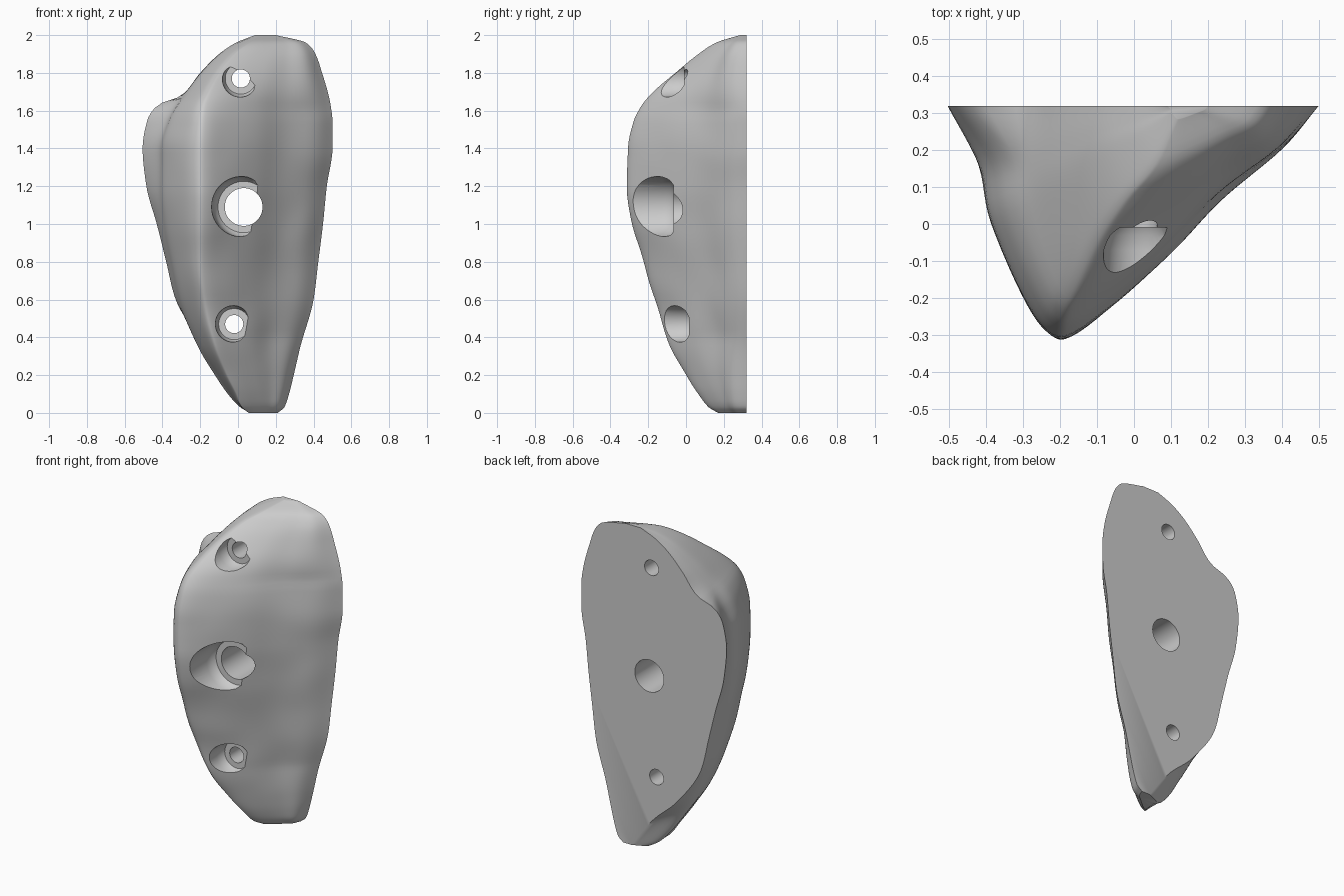
import bpy, bmesh, math
from mathutils import Vector, noise

if "Cube" in bpy.data.objects:
    bpy.data.objects.remove(bpy.data.objects["Cube"])

BACK = 0.32
# Horizontal slices: height, left edge at back, left flank, ridge x, ridge y, right edge
SLICES = [
    (0.00, 0.15, 0.07, 0.055, 0.17, 0.21),
    (0.03, 0.13, 0.02, 0.02, 0.12, 0.245),
    (0.10, 0.08, -0.045, -0.01, 0.065, 0.27),
    (0.20, 0.00, -0.115, -0.06, 0.00, 0.295),
    (0.35, -0.16, -0.21, -0.12, -0.085, 0.33),
    (0.60, -0.33, -0.315, -0.18, -0.165, 0.40),
    (0.80, -0.38, -0.36, -0.20, -0.225, 0.425),
    (1.00, -0.43, -0.40, -0.20, -0.28, 0.45),
    (1.20, -0.485, -0.42, -0.20, -0.315, 0.47),
    (1.40, -0.505, -0.42, -0.20, -0.31, 0.50),
    (1.55, -0.48, -0.38, -0.195, -0.275, 0.50),
    (1.63, -0.425, -0.335, -0.185, -0.235, 0.49),
    (1.68, -0.30, -0.29, -0.165, -0.195, 0.48),
    (1.80, -0.20, -0.195, -0.10, -0.06, 0.445),
    (1.90, -0.10, -0.095, -0.02, 0.065, 0.41),
    (1.96, -0.01, 0.00, 0.06, 0.16, 0.36),
    (2.00, 0.09, 0.10, 0.12, 0.285, 0.20),
]


def slice_at(z):
    """Smooth (Hermite) interpolation of the slice table."""
    i = 0
    while i < len(SLICES) - 2 and z > SLICES[i + 1][0]:
        i += 1
    a, b = SLICES[i], SLICES[i + 1]
    p, n = SLICES[max(i - 1, 0)], SLICES[min(i + 2, len(SLICES) - 1)]
    h = b[0] - a[0]
    t = (z - a[0]) / h
    out = []
    for k in range(1, 6):
        s = (b[k] - a[k]) / h
        sp = (a[k] - p[k]) / (a[0] - p[0]) if p is not a else s
        sn = (n[k] - b[k]) / (n[0] - b[0]) if n is not b else s
        lim = lambda u, v: 0 if u * v <= 0 else 2 * u * v / (u + v)
        m0, m1 = lim(sp, s) * h, lim(s, sn) * h
        out.append((2*t**3 - 3*t*t + 1) * a[k] + (t**3 - 2*t*t + t) * m0
                   + (3*t*t - 2*t**3) * b[k] + (t**3 - t*t) * m1)
    return out


def section(z, sub=6):
    """Lopsided triangular cross-section with a rounded ridge."""
    L, B, rx, ry, R = slice_at(z)
    d = BACK - ry
    lf = lambda f, g: Vector((B + (rx - B) * f, BACK - g * d, z))
    rt = lambda f, g: Vector((rx + (R - rx) * f, BACK - g * d, z))
    # right side is fuller near the top and bottom ends
    e = min(1, max(0, (z - 1.6) / 0.3, (0.4 - z) / 0.35))
    pts = [Vector((L, BACK, z)), lf(0, .26), lf(.15, .50), lf(.60, .85), lf(.90, .985),
           rt(.05, .985), rt(.2, .865 + .03*e), rt(.43, .635 + .07*e),
           rt(.64, .385 + .13*e), rt(.86, .185 + .14*e), Vector((R, BACK, z))]
    ext = [pts[0] * 2 - pts[1]] + pts + [pts[-1] * 2 - pts[-2]]
    ring = []
    for i in range(1, len(ext) - 2):
        a, b, c, q = ext[i - 1:i + 3]
        for j in range(sub):
            t = j / sub
            ring.append(0.5 * (2*b + (c - a)*t + (2*a - 5*b + 4*c - q)*t*t
                               + (3*b - a - 3*c + q)*t**3))
    ring.append(pts[-1])
    # gentle hand-shaped unevenness that fades out at the flat back
    for v in ring:
        w = min(1, max(0, (BACK - v.y) * 6)) * min(1, z * 5, (2 - z) * 5)
        v.y += 0.008 * w * noise.noise(v * 4.5)
        v.y = min(v.y, BACK)
        v.z = z
    return ring


def make_object(name, bm):
    bmesh.ops.recalc_face_normals(bm, faces=bm.faces[:])
    me = bpy.data.meshes.new(name)
    bm.to_mesh(me)
    bm.free()
    ob = bpy.data.objects.new(name, me)
    bpy.context.collection.objects.link(ob)
    return ob


# Body: loft the slices, close ends and flat back
bm = bmesh.new()
N = 90
heights = [1 - math.cos(math.pi * i / N) for i in range(N + 1)]
rings = [[bm.verts.new(v) for v in section(z)] for z in heights]
for r0, r1 in zip(rings, rings[1:]):
    for i in range(len(r0) - 1):
        bm.faces.new((r0[i], r0[i + 1], r1[i + 1], r1[i]))
bm.faces.new(rings[0])
bm.faces.new(rings[-1])
bm.faces.new([r[0] for r in rings] + [r[-1] for r in reversed(rings)])
body = make_object("climbing_hold_body", bm)


def hole_cutter(name, x, z, bore, recess, floor):
    """Stepped round cutter: wide recess in front, narrow bore through the back."""
    prof = [(recess * 1.06, -0.6), (recess * 1.06, floor - 0.2), (recess, floor - 0.06),
            (recess * 0.95, floor - 0.02), (recess * 0.85, floor), (bore, floor), (bore, 0.6)]
    b = bmesh.new()
    n = 48
    loops = [[b.verts.new((x + r * math.cos(2*math.pi*k/n), y, z + r * math.sin(2*math.pi*k/n)))
              for k in range(n)] for r, y in prof]
    for a, c in zip(loops, loops[1:]):
        for k in range(n):
            b.faces.new((a[k], a[(k + 1) % n], c[(k + 1) % n], c[k]))
    b.faces.new(loops[0])
    b.faces.new(loops[-1])
    ob = make_object(name, b)
    ob.hide_render = True
    return ob


# Bolt hole and two screw holes
cutters = [hole_cutter("bolt_hole_cutter", 0.03, 1.09, 0.10, 0.16, -0.065),
           hole_cutter("top_screw_cutter", 0.015, 1.77, 0.048, 0.097, -0.01),
           hole_cutter("low_screw_cutter", -0.02, 0.47, 0.048, 0.097, 0.015)]
for c in cutters:
    m = body.modifiers.new(c.name, 'BOOLEAN')
    m.operation, m.solver, m.object = 'DIFFERENCE', 'EXACT', c
dg = bpy.context.evaluated_depsgraph_get()
body_mesh = bpy.data.meshes.new_from_object(body.evaluated_get(dg))
body.modifiers.clear()
body.data = body_mesh
for c in cutters:
    bpy.data.objects.remove(c)

# Smooth skin with crisp back and hole rims
bpy.ops.object.select_all(action='DESELECT')
body.select_set(True)
bpy.context.view_layer.objects.active = body
bpy.ops.object.shade_smooth_by_angle(angle=math.radians(35))
